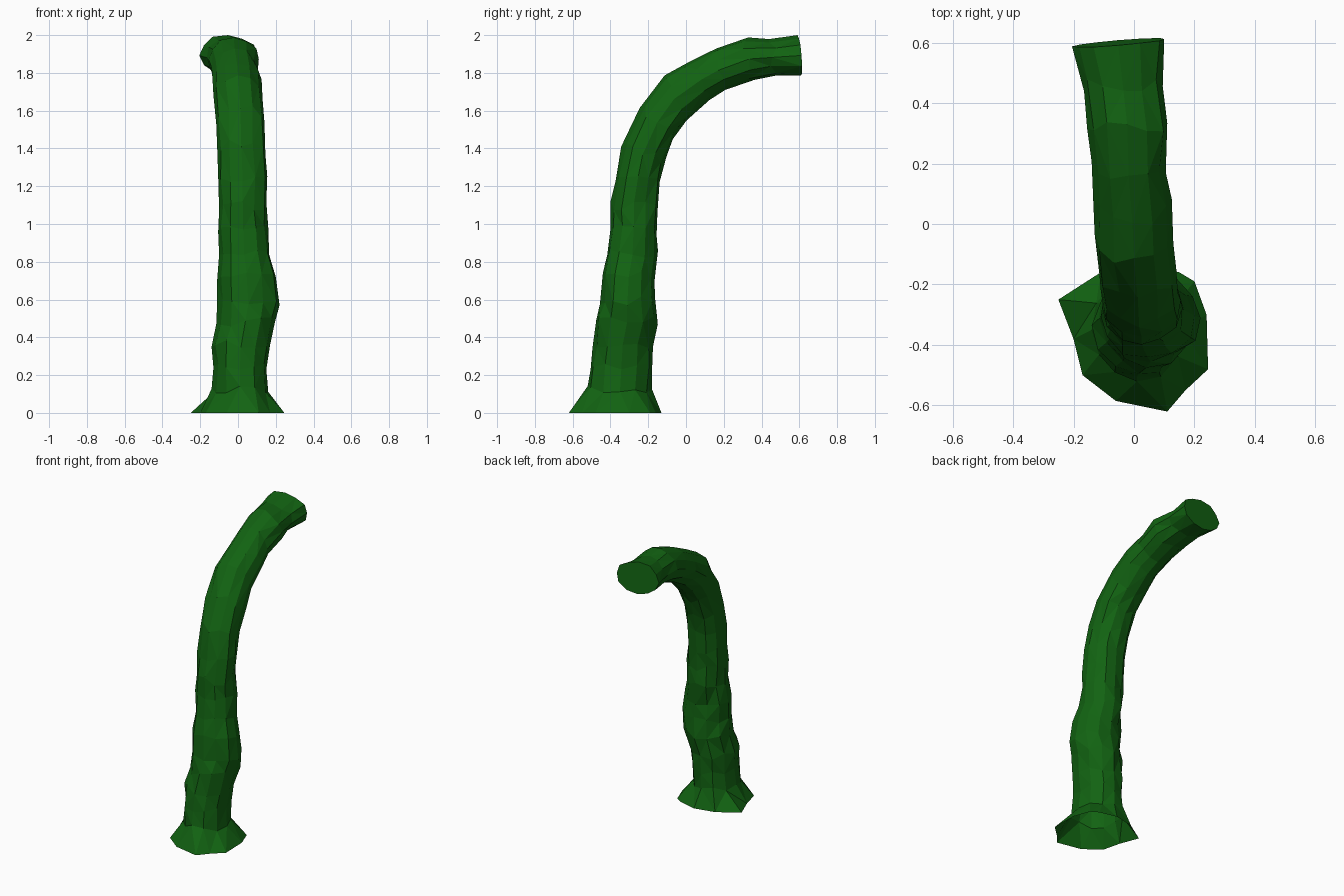
import bpy, bmesh, math, random
from mathutils import Vector

if "Cube" in bpy.data.objects:
    bpy.data.objects.remove(bpy.data.objects["Cube"])

random.seed(4)
SIDES = 12

green = bpy.data.materials.new("dark green")
green.diffuse_color = (0.006, 0.125, 0.006, 1)
green.use_nodes = True
green.node_tree.nodes["Principled BSDF"].inputs["Base Color"].default_value = green.diffuse_color

# Irregular flared foot outline (x, y)
foot = [(.24, -.30), (.20, -.19), (.15, -.16), (.03, -.13), (-.11, -.16), (-.25, -.25),
        (-.20, -.38), (-.17, -.50), (-.06, -.585), (.11, -.62), (.17, -.55), (.245, -.48)]

# Stalk sections: front/outer y, z; back/inner y, z; left x, right x
sections = [
    (-.52, .12, -.18, .13, -.14, .16),
    (-.505, .24, -.18, .24, -.13, .15),
    (-.495, .36, -.175, .36, -.14, .17),
    (-.475, .48, -.15, .49, -.115, .195),
    (-.455, .60, -.165, .59, -.11, .22),
    (-.44, .74, -.165, .72, -.11, .20),
    (-.415, .86, -.15, .84, -.10, .165),
    (-.40, .97, -.155, .96, -.105, .16),
    (-.40, 1.10, -.15, 1.09, -.10, .15),
    (-.37, 1.25, -.14, 1.22, -.105, .155),
    (-.335, 1.43, -.11, 1.34, -.11, .145),
    (-.24, 1.62, -.06, 1.46, -.115, .14),
    (-.13, 1.775, .02, 1.56, -.13, .13),
    (.01, 1.855, .13, 1.66, -.135, .125),
    (.14, 1.92, .23, 1.72, -.14, .105),
    (.31, 1.985, .34, 1.76, -.155, .11),
    (.45, 1.98, .47, 1.785, -.165, .095),
    (.595, 2.0, .612, 1.785, -.205, .10),
]

bm = bmesh.new()
rings = [[bm.verts.new((x, y, 0)) for x, y in foot]]
for n, (oy, oz, iy, iz, xl, xr) in enumerate(sections):
    last = n == len(sections) - 1
    outer, inner = Vector((0, oy, oz)), Vector((0, iy, iz))
    centre, half = (outer + inner) / 2, (inner - outer) / 2
    along = half.cross(Vector((-1, 0, 0))).normalized()
    ring = []
    for k in range(SIDES):
        a = 2 * math.pi * k / SIDES
        r = 1 if k % 3 == 0 else random.uniform(.93, 1.07)
        p = centre + half * (math.sin(a) * r)
        p.x = (xl + xr) / 2 + (xr - xl) / 2 * math.cos(a) * r
        if last:
            p.y += .08 * p.x          # slightly skewed cut end
        else:
            p += along * random.uniform(-.025, .025)
        ring.append(bm.verts.new(p))
    rings.append(ring)

# Faceted skin, open under the foot, closed at the cut tip
for low, high in zip(rings, rings[1:]):
    for k in range(SIDES):
        j = (k + 1) % SIDES
        bm.faces.new((low[k], low[j], high[j], high[k]))
bmesh.ops.triangulate(bm, faces=bm.faces[:], quad_method='SHORT_EDGE')
bm.faces.new(rings[-1])

mesh = bpy.data.meshes.new("stalk")
bm.to_mesh(mesh)
bm.free()
mesh.materials.append(green)
stalk = bpy.data.objects.new("stalk", mesh)
bpy.context.collection.objects.link(stalk)
